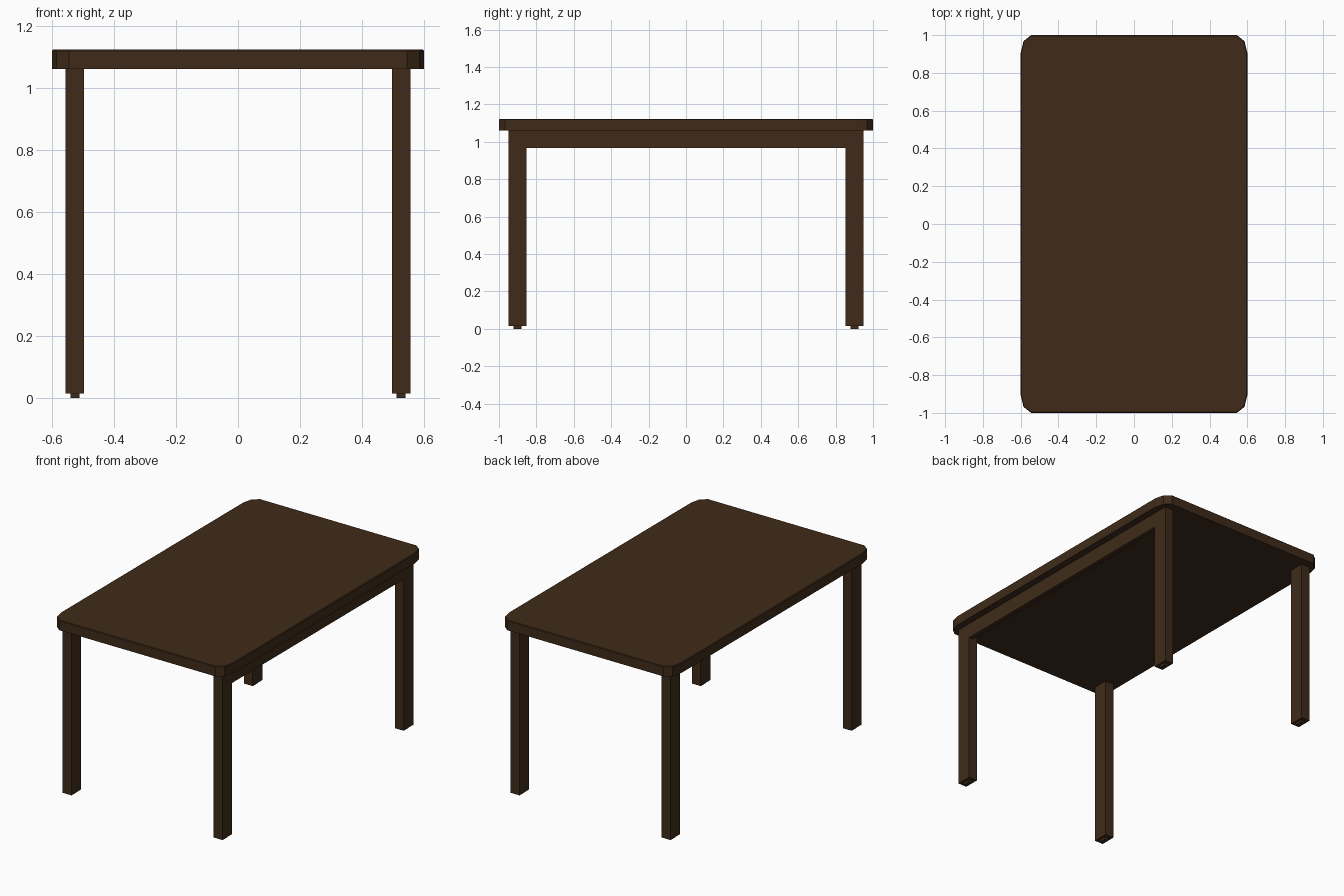
import bpy, bmesh

if "Cube" in bpy.data.objects:
    bpy.data.objects.remove(bpy.data.objects["Cube"])

wood = bpy.data.materials.new("dark_wood")
wood.diffuse_color = (0.05, 0.024, 0.01, 1)
wood.use_nodes = True
wood.node_tree.nodes["Principled BSDF"].inputs["Base Color"].default_value = wood.diffuse_color


def finish(name, bm):
    bmesh.ops.recalc_face_normals(bm, faces=bm.faces)
    mesh = bpy.data.meshes.new(name)
    bm.to_mesh(mesh)
    bm.free()
    mesh.materials.append(wood)
    obj = bpy.data.objects.new(name, mesh)
    bpy.context.collection.objects.link(obj)
    return obj


def box(name, x, y, z):
    """Box from (min, max) pairs on each axis."""
    bm = bmesh.new()
    bmesh.ops.create_cube(bm, size=1)
    for v in bm.verts:
        v.co = [lo + (c + 0.5) * (hi - lo) for c, (lo, hi) in zip(v.co, (x, y, z))]
    return finish(name, bm)


# Tabletop: rectangle with two-segment rounded corners and a fine upper bevel
corner = [(0.6, 0.905), (0.585, 0.968), (0.545, 1.0)]
outline = []
for sx, sy in ((1, 1), (-1, 1), (-1, -1), (1, -1)):
    pts = corner if sx * sy > 0 else corner[::-1]
    outline += [(sx * px, sy * py) for px, py in pts]
bm = bmesh.new()
base = bm.faces.new([bm.verts.new((px, py, 1.06)) for px, py in outline])
ext = bmesh.ops.extrude_face_region(bm, geom=[base], use_keep_orig=True)
for v in ext["geom"]:
    if isinstance(v, bmesh.types.BMVert):
        v.co.z = 1.123
rim = [e for e in bm.edges if all(v.co.z > 1.1 for v in e.verts)]
bmesh.ops.bevel(bm, geom=rim, offset=0.004, segments=1, affect='EDGES')
finish("tabletop", bm)

# Four legs, each with a small foot pad
for sx, side in ((-1, "left"), (1, "right")):
    for sy, end in ((-1, "front"), (1, "back")):
        cx, cy = sx * 0.526, sy * 0.901
        box(f"{end}_{side}_leg", (cx - 0.03, cx + 0.03),
            (cy - 0.049, cy + 0.049), (0.014, 1.06))
        box(f"{end}_{side}_foot", (cx - 0.0145, cx + 0.0145),
            (cy - 0.0225, cy + 0.0225), (0, 0.014))

# Single rail between the two right legs
box("right_rail", (0.526, 0.556), (-0.852, 0.852), (0.966, 1.06))
